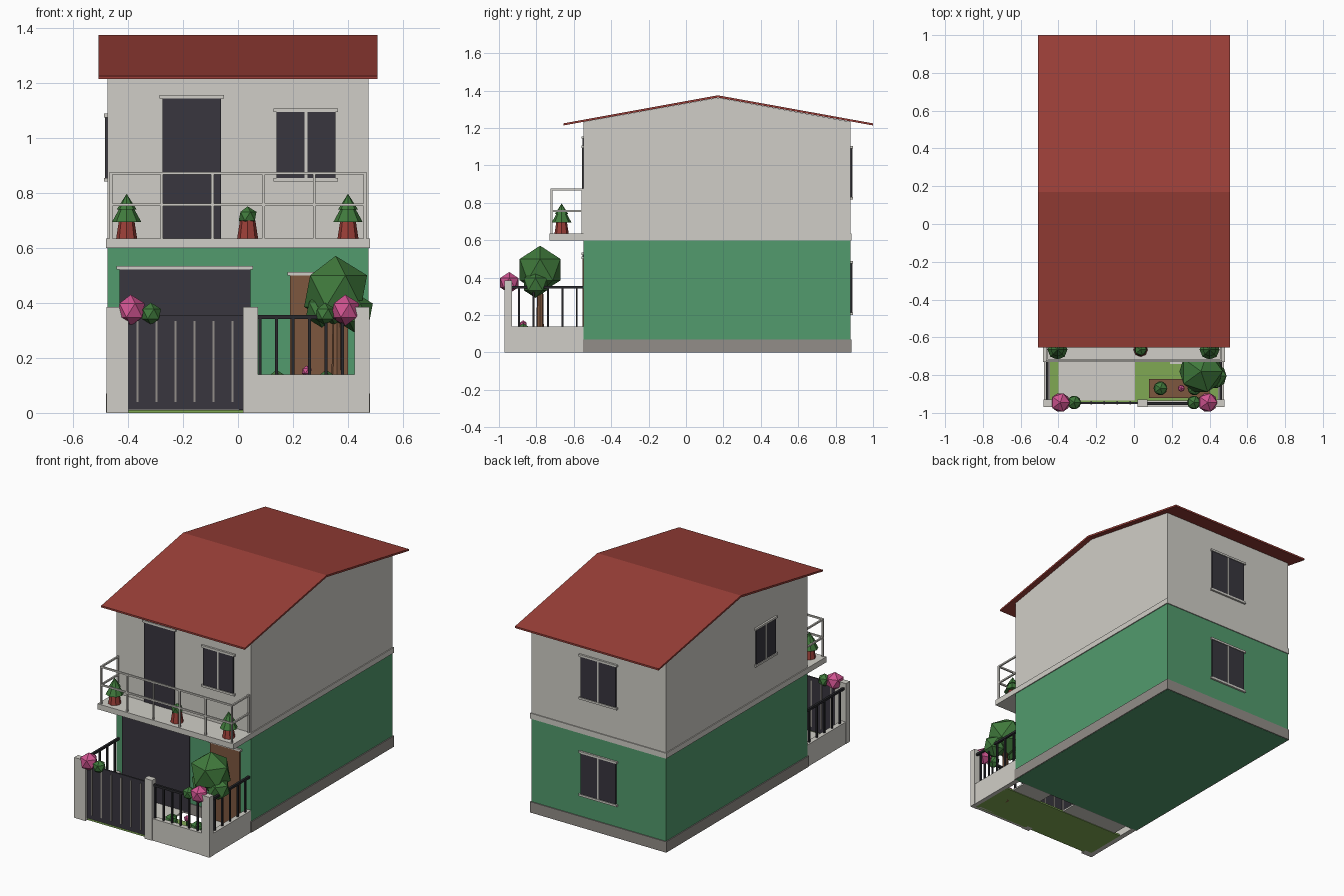
import bpy, bmesh
from mathutils import Vector

cube = bpy.data.objects.get("Cube")
if cube:
    bpy.data.objects.remove(cube)


def material(name, *rgb):
    lin = [((c / 255 + 0.055) / 1.055) ** 2.4 for c in rgb] + [1]
    m = bpy.data.materials.new(name)
    m.use_nodes = True
    m.diffuse_color = lin
    m.node_tree.nodes["Principled BSDF"].inputs["Base Color"].default_value = lin
    return m


PLASTER = material("pale plaster", 208, 206, 199)
GREEN = material("green paint", 82, 155, 109)
ROOF = material("red tile", 155, 63, 56)
DARK = material("charcoal", 56, 54, 62)
IRON = material("black iron", 40, 40, 44)
BROWN = material("brown wood", 125, 87, 62)
LEAF = material("leaf green", 64, 122, 60)
PINK = material("pink blossom", 208, 84, 145)
GRASS = material("grass", 128, 168, 84)
GREY = material("grey stone", 146, 141, 136)


def finish(name, bm, mat):
    me = bpy.data.meshes.new(name)
    bmesh.ops.recalc_face_normals(bm, faces=bm.faces)
    bm.to_mesh(me)
    bm.free()
    me.materials.append(mat)
    ob = bpy.data.objects.new(name, me)
    bpy.context.scene.collection.objects.link(ob)
    return ob


def box(name, mat, x, y, z):
    """Box from three (low, high) ranges."""
    bm = bmesh.new()
    bmesh.ops.create_cube(bm, size=1)
    for v in bm.verts:
        v.co = [r[0] if c < 0 else r[1] for c, r in zip(v.co, (x, y, z))]
    return finish(name, bm, mat)


def extrude_x(name, mat, profile, half):
    """Prism along x from a (y, z) outline."""
    bm = bmesh.new()
    face = bm.faces.new([bm.verts.new((-half, y, z)) for y, z in profile])
    geo = bmesh.ops.extrude_face_region(bm, geom=[face])["geom"]
    moved = [g for g in geo if isinstance(g, bmesh.types.BMVert)]
    bmesh.ops.translate(bm, verts=moved, vec=(2 * half, 0, 0))
    return finish(name, bm, mat)


def cone(name, mat, x, y, z, r1, r2, sides=8):
    bm = bmesh.new()
    bmesh.ops.create_cone(bm, cap_ends=True, segments=sides, radius1=r1,
                          radius2=r2, depth=z[1] - z[0])
    bmesh.ops.translate(bm, verts=bm.verts, vec=(x, y, sum(z) / 2))
    return finish(name, bm, mat)


def ball(name, mat, at, r, detail=1):
    bm = bmesh.new()
    bmesh.ops.create_icosphere(bm, subdivisions=detail, radius=r)
    bmesh.ops.translate(bm, verts=bm.verts, vec=Vector(at))
    return finish(name, bm, mat)


def opening(name, mat, wall, mid, half, z, sill=True, mullion=True):
    """Door or window plate with trim, on the front, back or left-hand-screen wall."""
    def put(part, m, a, depth, zz):
        a = (mid + a[0], mid + a[1])
        if wall == "front":
            box(part, m, a, (FRONT - depth, FRONT), zz)
        elif wall == "back":
            box(part, m, a, (BACK, BACK + depth), zz)
        else:
            box(part, m, (-W - depth, -W), a, zz)
    put(name, mat, (-half, half), 0.007, z)
    wide = (-half - 0.01, half + 0.01)
    put(name + "_lintel", PLASTER, wide, 0.012, (z[1], z[1] + 0.013))
    if sill:
        put(name + "_sill", PLASTER, wide, 0.012, (z[0] - 0.013, z[0]))
    if mullion:
        put(name + "_mullion", PLASTER, (-0.005, 0.005), 0.009, z)


W, FRONT, BACK, RIDGE = 0.475, -0.547, 0.88, 0.17

# House body
box("lower_storey", GREEN, (-W, W), (FRONT, BACK), (0, 0.6))
box("plinth", GREY, (-0.481, 0.481), (FRONT - 0.005, BACK + 0.006), (0.001, 0.07))
box("floor_band", PLASTER, (-0.481, 0.481), (FRONT, BACK + 0.006), (0.6, 0.635))
extrude_x("upper_storey", PLASTER, [(FRONT, 0.63), (BACK, 0.63), (BACK, 1.233),
                                    (RIDGE, 1.362), (FRONT, 1.233)], W)
extrude_x("roof", ROOF, [(-0.655, 1.214), (RIDGE, 1.363), (1.0, 1.214),
                         (1.0, 1.225), (RIDGE, 1.375), (-0.655, 1.225)], 0.507)

# Doors and windows
opening("garage_door", DARK, "front", -0.193, 0.238, (0.01, 0.521), False, False)
opening("entrance_door", BROWN, "front", 0.295, 0.105, (0.01, 0.5), False, False)
opening("balcony_door", DARK, "front", -0.168, 0.107, (0.635, 1.143), False, False)
opening("front_window", DARK, "front", 0.247, 0.107, (0.855, 1.094))
opening("side_window", DARK, "side", -0.12, 0.1, (0.855, 1.075))
opening("back_upper_window", DARK, "back", 0, 0.125, (0.832, 1.092))
opening("back_lower_window", DARK, "back", 0, 0.125, (0.214, 0.475))

# Balcony slab and railing
EDGE = -0.72
box("balcony_slab", PLASTER, (-0.481, 0.481), (-0.73, FRONT), (0.6, 0.635))
for z in (0.757, 0.872):
    box("balcony_front_rail", PLASTER, (-0.467, 0.467), (EDGE - 0.005, EDGE + 0.005),
        (z - 0.005, z + 0.005))
    for s in (-1, 1):
        x = s * 0.462
        box("balcony_side_rail", PLASTER, (x - 0.005, x + 0.005), (EDGE, FRONT),
            (z - 0.005, z + 0.005))
posts = [(-0.462 + i * 0.1848, EDGE) for i in range(6)]
for x, y in posts + [(-0.462, FRONT - 0.006), (0.462, FRONT - 0.006)]:
    box("balcony_post", PLASTER, (x - 0.005, x + 0.005), (y - 0.005, y + 0.005),
        (0.63, 0.872))

# Potted plants
for x in (-0.405, 0.035, 0.4):
    cone("plant_pot", ROOF, x, -0.665, (0.635, 0.7), 0.038, 0.028)
    if x == 0.035:
        ball("pot_bush", LEAF, (x, -0.665, 0.715), 0.036)
    else:
        cone("pot_tree_lower", LEAF, x, -0.665, (0.695, 0.755), 0.053, 0.02)
        cone("pot_tree_upper", LEAF, x, -0.665, (0.74, 0.797), 0.036, 0)

# Yard ground
box("lawn", GRASS, (-0.45, 0.45), (-0.95, -0.66), (0, 0.01))
box("driveway", PLASTER, (-0.4, 0.005), (-0.935, FRONT), (0.003, 0.014))
box("entrance_path", PLASTER, (0.19, 0.4), (-0.74, FRONT), (0.003, 0.013))
box("flower_bed", BROWN, (0.08, 0.4), (-0.92, -0.82), (0.005, 0.03))

# Boundary walls, posts and iron fences
for name, a, b in (("left_gate_post", -0.478, -0.398), ("middle_post", 0.018, 0.072),
                   ("right_post", 0.423, 0.478)):
    box(name, PLASTER, (a, b), (-0.97, -0.93), (0, 0.385))
box("front_wall", PLASTER, (0.07, 0.43), (-0.966, -0.934), (0, 0.14))
box("front_fence_rail", IRON, (0.07, 0.425), (-0.957, -0.943), (0.342, 0.356))
for i in range(6):
    x = 0.08 + i * 0.06
    box("front_fence_bar", IRON, (x - 0.005, x + 0.005), (-0.955, -0.945), (0.14, 0.345))
for s in (-1, 1):
    x = s * 0.46
    box("side_wall", PLASTER, (x - 0.016, x + 0.016), (-0.96, FRONT), (0, 0.14))
    box("side_fence_rail", IRON, (x - 0.007, x + 0.007), (-0.94, FRONT), (0.342, 0.356))
    for i in range(5):
        y = -0.892 + i * 0.077
        box("side_fence_bar", IRON, (x - 0.005, x + 0.005), (y - 0.005, y + 0.005),
            (0.14, 0.345))

# Sliding gate
box("gate_panel", DARK, (-0.4, 0.02), (-0.952, -0.942), (0.012, 0.355))
for i in range(6):
    x = -0.365 + i * 0.069
    box("gate_rib", GREY, (x - 0.004, x + 0.004), (-0.956, -0.938), (0.04, 0.335))

# Tree and shrubs
cone("tree_trunk", BROWN, 0.36, -0.78, (0, 0.36), 0.022, 0.016)
ball("tree_crown", LEAF, (0.355, -0.78, 0.443), 0.128)
ball("tree_crown_side", LEAF, (0.425, -0.805, 0.365), 0.073)
ball("tree_crown_inner", LEAF, (0.305, -0.8, 0.375), 0.065)
for s in (-1, 1):
    ball("blossom_bush", PINK, (s * 0.39, -0.945, 0.373), 0.057)
    ball("post_shrub", LEAF, (s * 0.317, -0.945, 0.36), 0.041)
for x in (0.14, 0.32):
    ball("bed_shrub", LEAF, (x, -0.87, 0.115), 0.041)
    cone("shrub_stem", BROWN, x, -0.87, (0.02, 0.1), 0.008, 0.008, 6)
cone("flower_stem", LEAF, 0.25, -0.87, (0.02, 0.15), 0.006, 0.006, 6)
ball("bed_flower", PINK, (0.25, -0.87, 0.152), 0.02)
